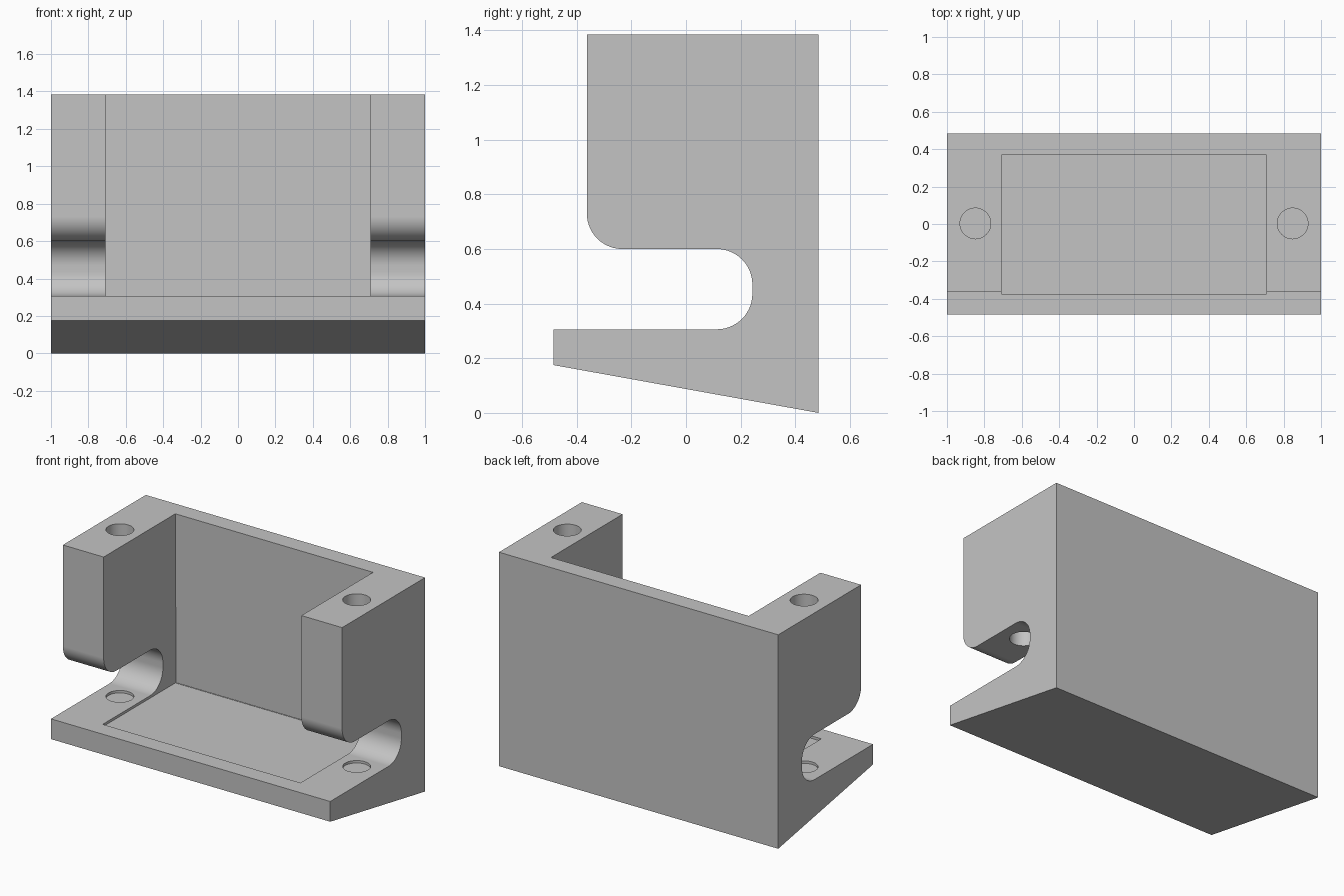
import bpy, bmesh, math
from mathutils import Matrix, Vector

cube = bpy.data.objects.get("Cube")
if cube:
    bpy.data.objects.remove(cube, do_unlink=True)

grey = bpy.data.materials.new("light grey")
grey.use_nodes = True
grey.diffuse_color = (0.55, 0.55, 0.55, 1)
grey.node_tree.nodes["Principled BSDF"].inputs["Base Color"].default_value = (0.55, 0.55, 0.55, 1)


def add_mesh(name, bm):
    bmesh.ops.recalc_face_normals(bm, faces=bm.faces)
    mesh = bpy.data.meshes.new(name)
    bm.to_mesh(mesh)
    bm.free()
    mesh.materials.append(grey)
    obj = bpy.data.objects.new(name, mesh)
    bpy.context.collection.objects.link(obj)
    return obj


def box(name, x, y0, y1, z0, z1):
    bm = bmesh.new()
    bmesh.ops.create_cube(bm, size=1, matrix=Matrix.Translation((0, (y0 + y1) / 2, (z0 + z1) / 2))
                          @ Matrix.Diagonal((2 * x, y1 - y0, z1 - z0, 1)))
    return add_mesh(name, bm)


def cylinder(name, x, y, radius, z0, z1):
    bm = bmesh.new()
    bmesh.ops.create_cone(bm, cap_ends=True, segments=48, radius1=radius, radius2=radius,
                          depth=z1 - z0, matrix=Matrix.Translation((x, y, (z0 + z1) / 2)))
    return add_mesh(name, bm)


def rounded(points, steps=14):
    """Replace each (y, z, r) corner with an arc of radius r (square corners only)."""
    out = []
    for i, (y, z, r) in enumerate(points):
        p = Vector((y, z))
        if not r:
            out.append(p)
            continue
        a = (Vector(points[i - 1][:2]) - p).normalized() * r
        b = (Vector(points[(i + 1) % len(points)][:2]) - p).normalized() * r
        for k in range(steps + 1):
            t = math.pi / 2 * k / steps
            out.append(p + a + b - b * math.cos(t) - a * math.sin(t))
    return out


# Bracket body: side profile with a rounded slot, extruded across the width
profile = rounded([
    (-0.485, 0.175, 0), (0.485, 0, 0), (0.485, 1.385, 0), (-0.363, 1.385, 0),
    (-0.363, 0.6, 0.13), (0.243, 0.6, 0.13), (0.243, 0.306, 0.13), (-0.485, 0.306, 0)])
bm = bmesh.new()
face = bm.faces.new([bm.verts.new((-1, p.x, p.y)) for p in profile])
extruded = bmesh.ops.extrude_face_region(bm, geom=[face])["geom"]
bmesh.ops.translate(bm, vec=(2, 0, 0), verts=[v for v in extruded if isinstance(v, bmesh.types.BMVert)])
body = add_mesh("bracket_body", bm)

# Central pocket, slightly deeper low on the back wall, and the two bolt holes
cutters = [box("pocket_cutter", 0.708, -0.373, 0.37, 0.29, 1.6),
           box("lower_wall_cutter", 0.706, 0.2, 0.373, 0.292, 0.783)]
cutters += [cylinder("bolt_hole_cutter", side * 0.848, 0.003, 0.082, 0.29, 1.6) for side in (-1, 1)]

bpy.context.view_layer.objects.active = body
body.select_set(True)
for cutter in cutters:
    cutter.hide_render = True
    mod = body.modifiers.new(cutter.name, 'BOOLEAN')
    mod.operation = 'DIFFERENCE'
    mod.solver = 'EXACT'
    mod.object = cutter
    bpy.ops.object.modifier_apply(modifier=mod.name)
    bpy.data.objects.remove(cutter, do_unlink=True)

# Smooth fillets and holes, crisp edges, flat large faces
bpy.ops.object.shade_smooth_by_angle(angle=math.radians(30))
weighted = body.modifiers.new("flat_faces", 'WEIGHTED_NORMAL')
weighted.keep_sharp = True
